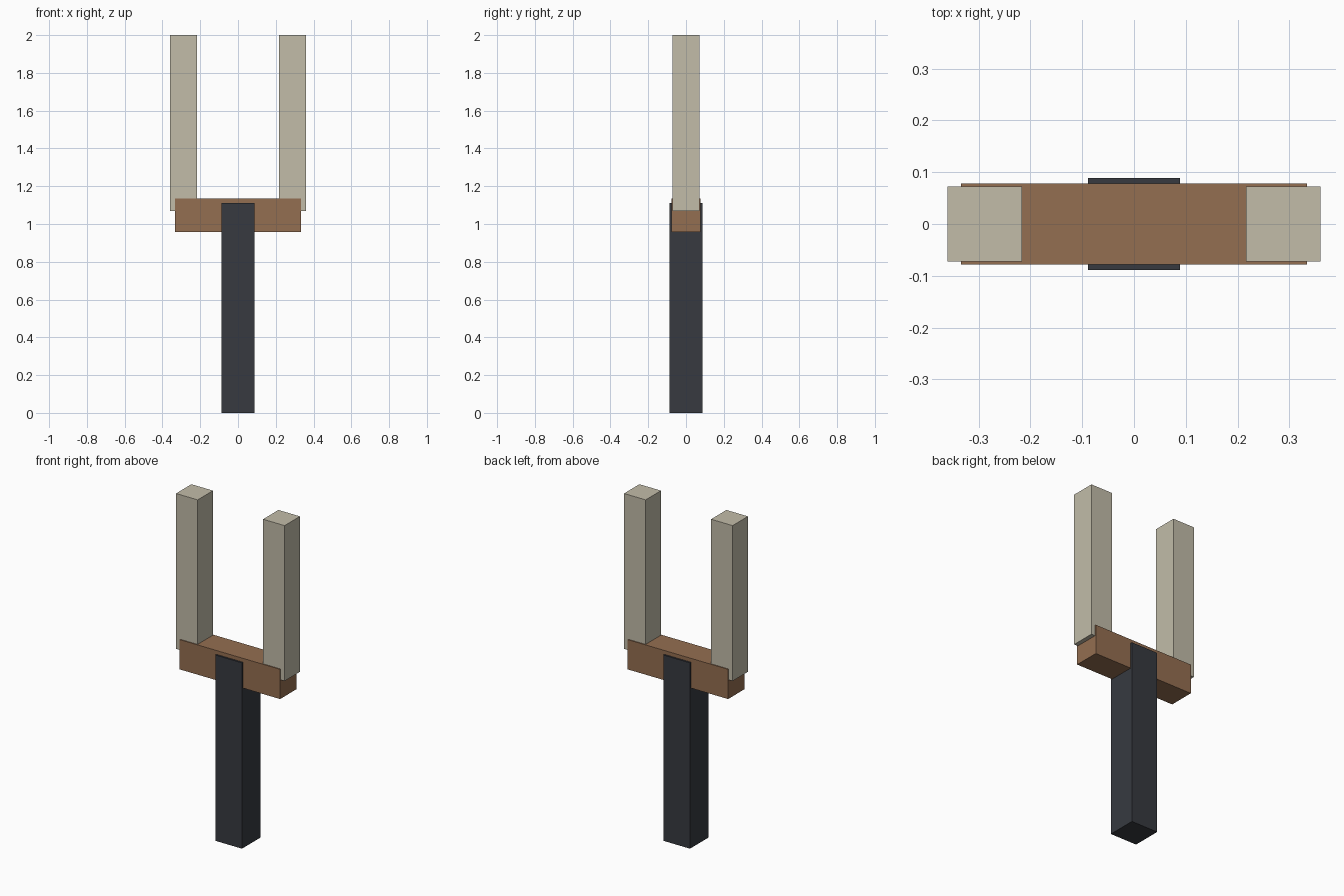
import bpy
from mathutils import Matrix, Vector
import bmesh

cube = bpy.data.objects.get("Cube")
if cube:
    bpy.data.objects.remove(cube, do_unlink=True)


def material(name, rgb):
    mat = bpy.data.materials.new(name)
    mat.use_nodes = True
    color = (*rgb, 1.0)
    mat.diffuse_color = color
    mat.node_tree.nodes["Principled BSDF"].inputs["Base Color"].default_value = color
    return mat


def box(name, x, width, depth, bottom, top, mat):
    """Flat-sided box, centred on y, spanning bottom to top."""
    mesh = bpy.data.meshes.new(name)
    bm = bmesh.new()
    size = Vector((width, depth, top - bottom))
    bmesh.ops.create_cube(bm, size=1, matrix=Matrix.Diagonal(size.to_4d()))
    bm.to_mesh(mesh)
    bm.free()
    mesh.materials.append(mat)
    obj = bpy.data.objects.new(name, mesh)
    obj.location = (x, 0, (bottom + top) / 2)
    bpy.context.collection.objects.link(obj)
    return obj


charcoal = material("charcoal", (0.038, 0.042, 0.051))
brown = material("brown", (0.296, 0.156, 0.082))
bone = material("bone", (0.54, 0.503, 0.396))

# Handle and the crossbar set through its top
box("handle", 0, 0.177, 0.177, 0, 1.112, charcoal)
box("crossbar", 0, 0.667, 0.156, 0.957, 1.135, brown)

# Upright prongs, overhanging the crossbar ends
for side, sign in (("left", 1), ("right", -1)):
    box(side + "_prong", sign * 0.288, 0.143, 0.145, 1.07, 2.0, bone)
